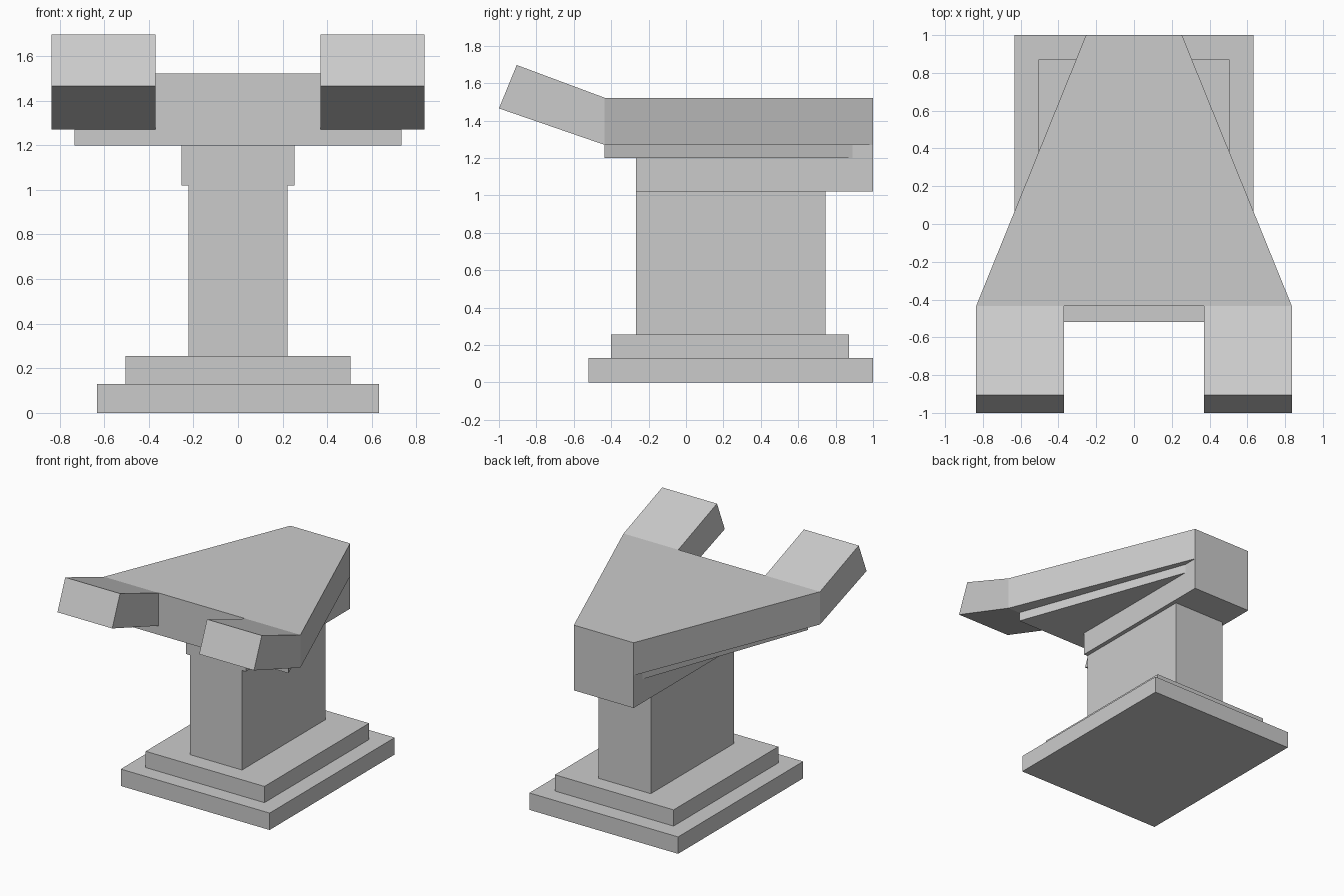
import bpy
import bmesh
from mathutils import Vector

old = bpy.data.objects.get("Cube")
if old:
    bpy.data.objects.remove(old, do_unlink=True)

stone = bpy.data.materials.new("plain grey")
stone.use_nodes = True
grey = (0.6, 0.6, 0.6, 1)
stone.diffuse_color = grey
stone.node_tree.nodes["Principled BSDF"].inputs["Base Color"].default_value = grey


def prism(name, outline, direction):
    """Extrude a closed outline along a vector into a flat-faced solid."""
    bm = bmesh.new()
    face = bm.faces.new([bm.verts.new(p) for p in outline])
    grown = bmesh.ops.extrude_face_region(bm, geom=[face], use_keep_orig=True)
    moved = [v for v in grown["geom"] if isinstance(v, bmesh.types.BMVert)]
    bmesh.ops.translate(bm, verts=moved, vec=Vector(direction))
    bmesh.ops.recalc_face_normals(bm, faces=bm.faces)
    mesh = bpy.data.meshes.new(name)
    bm.to_mesh(mesh)
    bm.free()
    mesh.materials.append(stone)
    obj = bpy.data.objects.new(name, mesh)
    bpy.context.collection.objects.link(obj)
    return obj


def slab(name, front_half, back_half, front, back, bottom, top):
    """Symmetric block whose half width may taper from front to back."""
    outline = [(-front_half, front, bottom), (front_half, front, bottom),
               (back_half, back, bottom), (-back_half, back, bottom)]
    return prism(name, outline, (0, 0, top - bottom))


# Stepped foot and pillar
slab("base", 0.633, 0.633, -0.52, 1.0, 0, 0.13)
slab("step", 0.505, 0.505, -0.4, 0.872, 0.13, 0.255)
slab("pillar", 0.222, 0.222, -0.268, 0.745, 0.255, 1.02)

# Support beam and tapered head
slab("beam", 0.254, 0.254, -0.268, 1.0, 1.02, 1.27)
slab("head_underlayer", 0.733, 0.254, -0.435, 0.89, 1.2, 1.27)
slab("head", 0.836, 0.254, -0.435, 1.0, 1.27, 1.522)

# Raised front arms
profile = [(-0.435, 1.27), (-0.435, 1.522), (-0.905, 1.697), (-1.0, 1.465)]
for side, sign in (("left", 1), ("right", -1)):
    prism(side + "_arm", [(sign * 0.37, y, z) for y, z in profile],
          (sign * 0.466, 0, 0))
